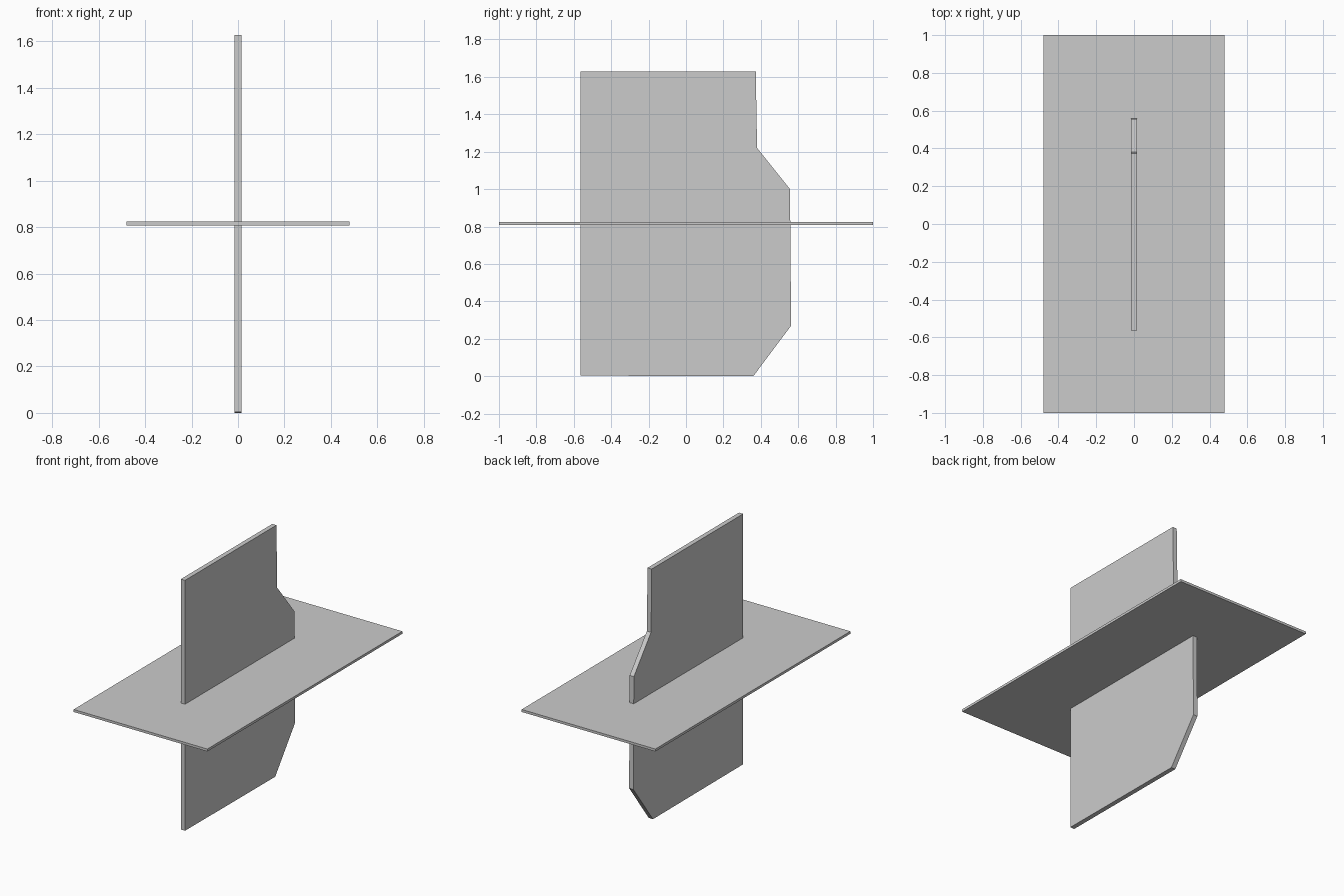
import bpy
import bmesh
from mathutils import Vector

if "Cube" in bpy.data.objects:
    bpy.data.objects.remove(bpy.data.objects["Cube"])


def make_plate(name, outline, direction):
    """Extrude a flat outline along a direction into a solid plate."""
    bm = bmesh.new()
    face = bm.faces.new([bm.verts.new(p) for p in outline])
    ext = bmesh.ops.extrude_face_region(bm, geom=[face], use_keep_orig=True)
    moved = [g for g in ext["geom"] if isinstance(g, bmesh.types.BMVert)]
    bmesh.ops.translate(bm, verts=moved, vec=Vector(direction))
    bmesh.ops.recalc_face_normals(bm, faces=bm.faces)
    mesh = bpy.data.meshes.new(name)
    bm.to_mesh(mesh)
    bm.free()
    obj = bpy.data.objects.new(name, mesh)
    bpy.context.collection.objects.link(obj)
    return obj


# Upright plate with a stepped, chamfered back edge (y, z profile)
profile = [(-0.565, 0.003), (0.36, 0.0), (0.562, 0.27), (0.556, 1.0),
           (0.38, 1.22), (0.373, 1.628), (-0.565, 1.628)]
T = 0.015
make_plate("upright_plate", [(-T, y, z) for y, z in profile], (2 * T, 0, 0))

# Wide horizontal plate crossing the upright at mid height
corners = [(-0.48, -1), (0.48, -1), (0.48, 1), (-0.48, 1)]
make_plate("horizontal_plate", [(x, y, 0.808) for x, y in corners], (0, 0, 0.016))
